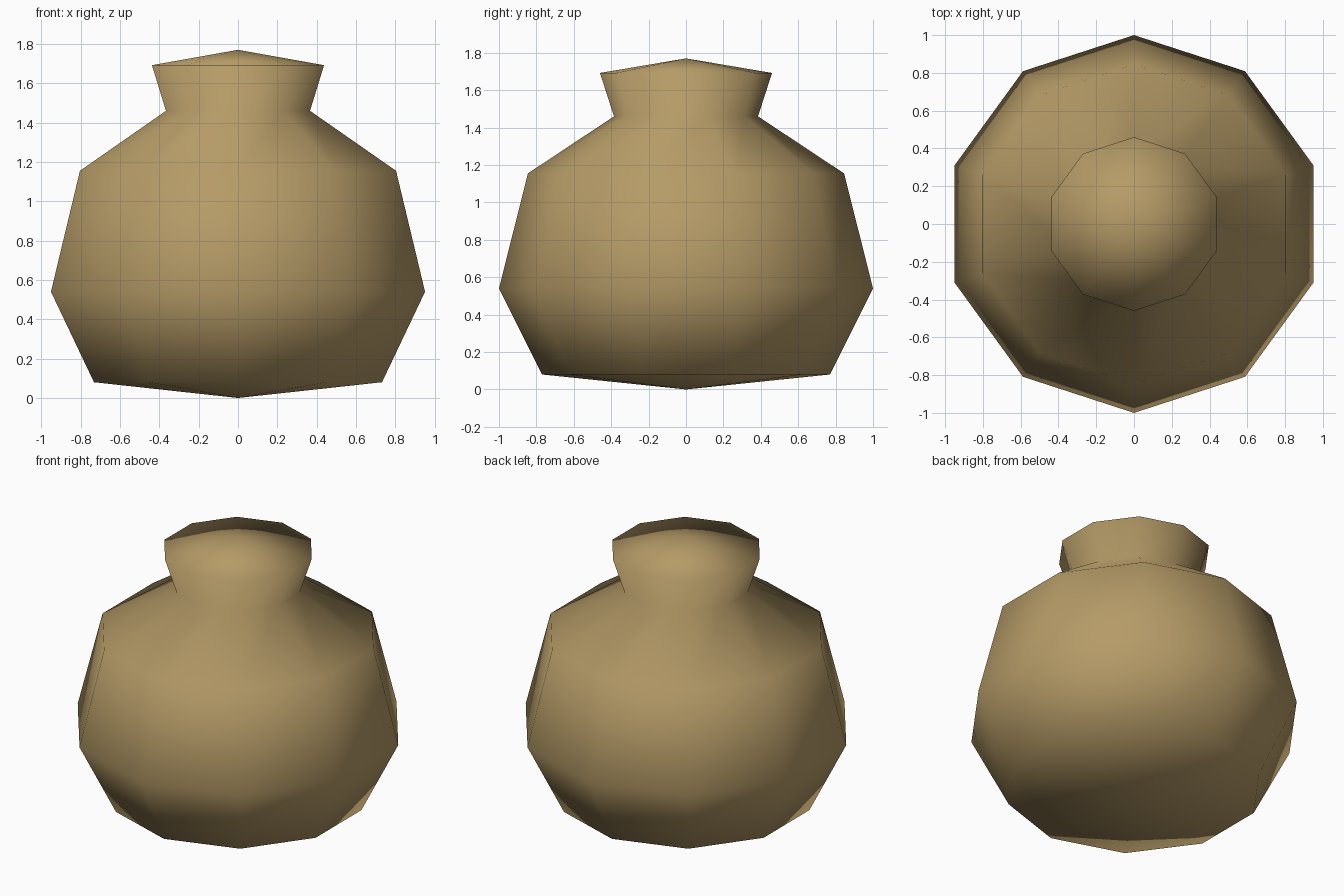
import bpy, bmesh, math

if "Cube" in bpy.data.objects:
    bpy.data.objects.remove(bpy.data.objects["Cube"])

SIDES = 10
# (radius, height) of each ring, bottom to top
PROFILE = [(0.77, 0.08), (1.0, 0.54), (0.845, 1.155), (0.385, 1.46), (0.46, 1.692)]
BOTTOM, TOP = 0.0, 1.77

# Burlap colour
mat = bpy.data.materials.new("burlap_tan")
mat.diffuse_color = (0.46, 0.325, 0.135, 1)
mat.use_nodes = True
mat.node_tree.nodes["Principled BSDF"].inputs["Base Color"].default_value = mat.diffuse_color

# Sack: lathed rings, one corner facing front and back
bm = bmesh.new()
rings = []
for r, z in PROFILE:
    angles = [math.pi / 2 + 2 * math.pi * i / SIDES for i in range(SIDES)]
    rings.append([bm.verts.new((r * math.cos(a), r * math.sin(a), z)) for a in angles])
bottom = bm.verts.new((0, 0, BOTTOM))
top = bm.verts.new((0, 0, TOP))

for i in range(SIDES):
    j = (i + 1) % SIDES
    # Walls
    for lo, hi in zip(rings, rings[1:]):
        bm.faces.new((lo[i], lo[j], hi[j], hi[i]))
    # Shallow cones closing the base and the mouth
    bm.faces.new((rings[0][j], rings[0][i], bottom))
    bm.faces.new((rings[-1][i], rings[-1][j], top))

for f in bm.faces:
    f.smooth = True
bmesh.ops.recalc_face_normals(bm, faces=bm.faces)

mesh = bpy.data.meshes.new("sack")
bm.to_mesh(mesh)
bm.free()
mesh.materials.append(mat)
bpy.context.collection.objects.link(bpy.data.objects.new("sack", mesh))
